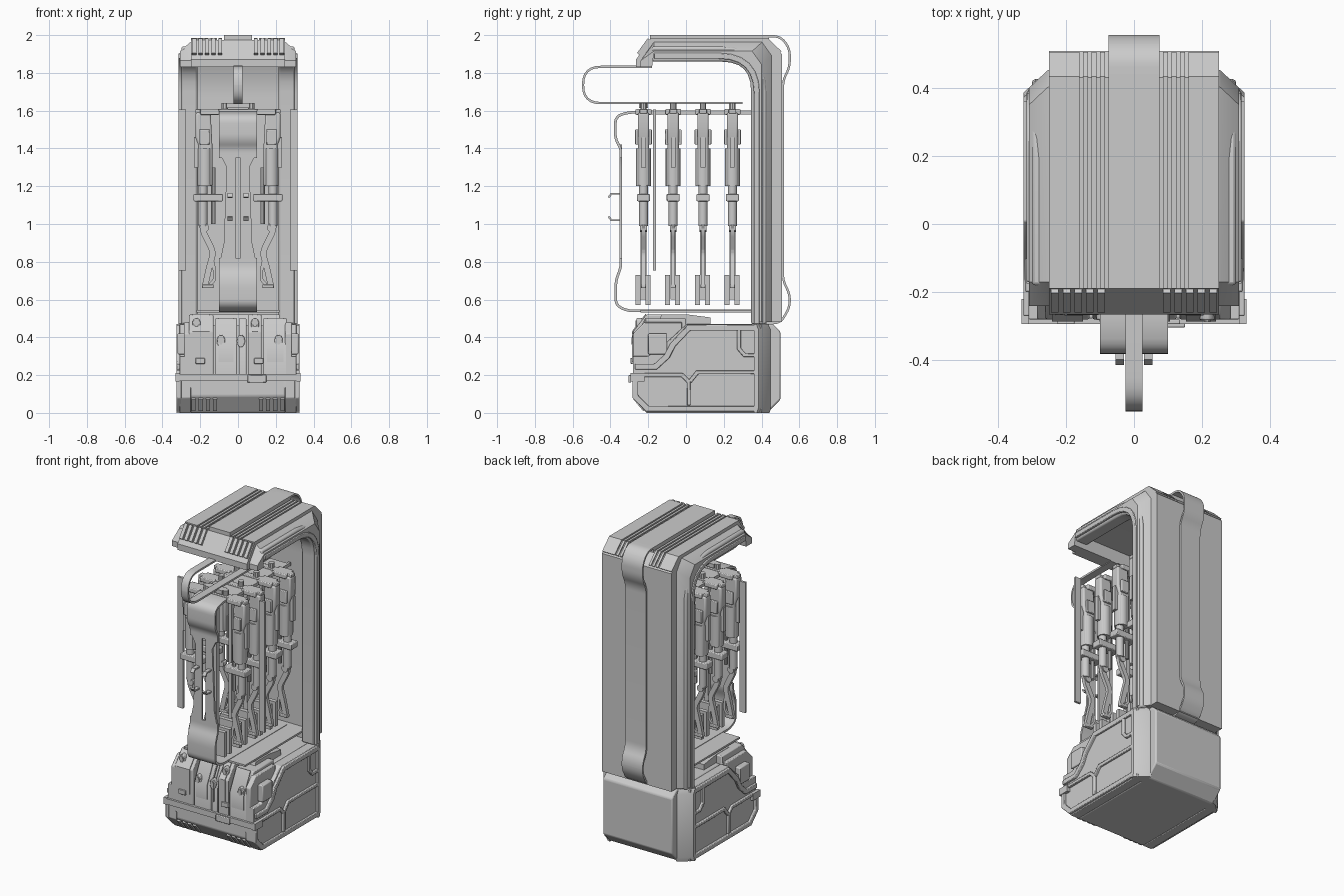
import bpy, bmesh, math
from mathutils import Vector

if "Cube" in bpy.data.objects:
    bpy.data.objects.remove(bpy.data.objects["Cube"])

def loft(name, sections, axis='x', mirror=False, bevel=0):
    """Join matching 2D outlines placed along one axis; mirror repeats on -x."""
    bm = bmesh.new()
    for s in ((1, -1) if mirror else (1,)):
        rings = []
        for d, pts in sections:
            ring = []
            for u, v in pts:
                co = {'x': (d, u, v), 'y': (u, d, v), 'z': (u, v, d)}[axis]
                ring.append(bm.verts.new((co[0] * s, co[1], co[2])))
            rings.append(ring)
        n = len(rings[0])
        for a, b in zip(rings, rings[1:]):
            for i in range(n):
                bm.faces.new((a[i], a[(i + 1) % n], b[(i + 1) % n], b[i]))
        bm.faces.new(rings[0])
        bm.faces.new(rings[-1])
    bmesh.ops.recalc_face_normals(bm, faces=bm.faces)
    me = bpy.data.meshes.new(name)
    bm.to_mesh(me)
    bm.free()
    ob = bpy.data.objects.new(name, me)
    bpy.context.collection.objects.link(ob)
    if bevel:
        m = ob.modifiers.new("bevel", 'BEVEL')
        m.width, m.segments, m.limit_method = bevel, 2, 'ANGLE'
    return ob

def prism(name, pts, a, b, axis='x', mirror=False, bevel=0):
    return loft(name, [(a, pts), (b, pts)], axis, mirror, bevel)

def box(name, x0, x1, y0, y1, z0, z1, mirror=False, bevel=0):
    return prism(name, [(x0, y0), (x1, y0), (x1, y1), (x0, y1)], z0, z1, 'z', mirror, bevel)

def circle(cx, cy, r, n=16, ry=None):
    return [(cx + r * math.cos(2 * math.pi * i / n), cy + (ry or r) * math.sin(2 * math.pi * i / n)) for i in range(n)]

def rounded(path, r, n=6):
    """Fillet the inner corners of an open path."""
    P = [Vector(p) for p in path]
    out = [P[0]]
    for a, b, c in zip(P, P[1:], P[2:]):
        da, dc = a - b, c - b
        k = min(r, da.length * .49, dc.length * .49)
        p, q = b + da.normalized() * k, b + dc.normalized() * k
        for i in range(n + 1):
            t = i / n
            out.append(p * (1 - t) ** 2 + b * 2 * t * (1 - t) + q * t * t)
    return out + [P[-1]]

def band(path, t, r=0):
    """Outline of a strip of thickness t along a path."""
    P = rounded(path, r) if r else [Vector(p) for p in path]
    L, R = [], []
    for i, p in enumerate(P):
        d1 = (P[min(i + 1, len(P) - 1)] - P[min(i, len(P) - 2)]).normalized()
        d0 = (P[max(i, 1)] - P[max(i - 1, 0)]).normalized()
        d = (d0 + d1).normalized()
        k = t / 2 / max(.5, d.dot(d1))
        L.append((p.x - d.y * k, p.y + d.x * k))
        R.append((p.x + d.y * k, p.y - d.x * k))
    return L + R[::-1]

# base: centre tray and side walls
back = [(.43, 0), (.5, .07), (.5, .43), (.46, .47), (0, .47)]
prism("base_tray", [(-.28, .09), (-.21, 0)] + back + [(0, .2), (-.28, .2)], -.25, .25, bevel=.008)
side_wall = [(-.1, .375), (-.2, .3), (-.28, .3), (-.28, .08), (-.21, 0), (.4, .0), (.4, .468), (0, .468)]
prism("base_side_wall", side_wall, .25, .31, mirror=True, bevel=.004)

# raised frame and ribs on the base sides
for path, t in (([(-.26, .2), (-.02, .2), (.015, .165), (.015, .04)], .02),
                ([(.02, .165), (.06, .215), (.37, .215)], .02),
                ([(.28, .44), (.28, .34), (.31, .305), (.37, .305)], .02),
                ([(-.268, .2), (-.268, .085), (-.205, .022), (.38, .022)], .03),
                ([(-.27, .245), (-.16, .245), (-.1, .3), (-.07, .36), (.015, .45), (.38, .45)], .03)):
    prism("base_side_rib", band(path, t), .3, .325, mirror=True, bevel=.004)
# sloped corner posts at the back of the base
post = lambda y: [(.36, .0), (y - .01, .0), (y, .03), (y, .44), (y - .015, .47), (.36, .47)]
loft("base_corner_post", [(.24, post(.452)), (.26, post(.445)), (.325, post(.385))], mirror=True)

# front vents, strap and catches
for i in range(4):
    x = .11 + i * .038
    prism("base_vent", band([(-.275, .075), (-.222, .012)], .01), x, x + .022, mirror=True)
box("base_front_strap", -.325, .325, -.294, -.276, .168, .205)
box("strap_side_end", .31, .33, -.294, -.22, .165, .21, True)
box("strap_buckle", .05, .15, -.304, -.29, .16, .2, bevel=.004)
box("side_catch", .27, .32, -.2, -.1, .31, .42, True, .006)

# storage pouches
for x0, x1, zs, zt, lx, lz in ((-.26, -.13, .43, .52, -.22, .47), (-.122, -.004, .36, .5, -.09, .38),
                               (.004, .045, .36, .5, .015, .38), (.053, .125, .43, .52, .09, .47),
                               (.133, .26, .36, .5, .215, .38)):
    prism("pouch", [(-.25, .1), (-.28, .13), (-.28, zs), (-.21, zt), (.0, zt), (.0, .1)], x0, x1, bevel=.006)
    prism("pouch_lid_band", band([(-.28, .27), (-.28, zs), (-.21, zt)], .012), x0 + .02, x1 - .02)
    y = -.28 + (lz - zs) * .07 / (zt - zs)
    prism("pouch_latch", circle(lx, lz, .022, 14, .034), y - .012, y + .03, 'y', bevel=.004)
    prism("pouch_latch_core", circle(lx, lz, .01, 10, .02), y - .018, y, 'y')
for x in (-.2, .11):
    box("pouch_clip", x - .025, x + .025, -.294, -.28, .26, .29, bevel=.003)
prism("pouch_shoulder", [(-.28, .28), (-.28, .42), (-.22, .48), (-.02, .48), (-.02, .28)], .25, .285, mirror=True, bevel=.005)
prism("deck_plate", [(-.15, .46), (-.13, .522), (.0, .522), (.13, .505), (.13, .46)], -.22, .22)

# shell: C-shaped cabinet, stepped in to a thick back slab, with chamfered sides
def cabinet(out, y=.43):
    return out + [tuple(p) for p in rounded([(-.17, 1.905), (y, 1.905), (y, .48)], .2, 8)]
mid = cabinet([(.508, .48), (.508, 1.9), (.43, 1.975), (-.19, 1.975), (-.265, 1.87), (-.265, 1.83), (-.18, 1.83)])
def shoulder(y, z):
    return cabinet([(y, .48), (y, z - .07), (y - .05, z), (-.17, z), (-.24, 1.865), (-.24, 1.83), (-.18, 1.83)], .36)
prism("cabinet_shell", mid, -.25, .25)
loft("cabinet_shoulder", [(.245, shoulder(.455, 1.965)), (.255, shoulder(.45, 1.96)), (.308, shoulder(.4, 1.915))], mirror=True)
C = lambda o: [(-.18 + o, 1.9 - o), (.385 - o, 1.9 - o), (.385 - o, .47)]
prism("inner_trim", band(C(0), .08, .2), .215, .3, mirror=True, bevel=.01)
prism("outer_trim", band(C(.01), .03, .2), .295, .315, mirror=True, bevel=.004)
prism("inner_liner", band([(.36, 1.9), (.41, 1.75), (.41, .47)], .03, .08), -.22, .22)

# roof ribs and visor teeth
for x0, x1 in ((.085, .1), (.11, .125), (.135, .15), (.16, .25)):
    prism("roof_rib", band([(-.19, 1.976), (.43, 1.976), (.5, 1.908)], .016), x0, x1, mirror=True)
for i in range(5):
    prism("visor_tooth", band([(-.252, 1.9), (-.195, 1.978)], .018), .085 + i * .034, .107 + i * .034, mirror=True)
prism("roof_block", [(-.19, 1.95), (-.19, 2.0), (.44, 2.0), (.44, 1.95)], -.075, .075)
prism("back_strap", band([(.4, 1.994), (.5, 1.994), (.549, 1.93), (.549, 1.83), (.513, 1.76), (.513, .7), (.549, .63),
                          (.549, .56), (.5, .475), (.42, .475)], .012, .05), -.075, .075)

# carrying loop under the roof
prism("hook_loop", band([(-.18, 1.832), (-.545, 1.832), (-.545, 1.64), (.3, 1.64)], .012, .13), -.025, .025)
box("hook_foot", -.06, .06, -.25, -.2, 1.615, 1.64)

# front rack strap: wide curved ends and twin uprights
prism("rack_top_strap", band([(.36, 1.592), (-.3, 1.592), (-.374, 1.57), (-.374, 1.45), (-.345, 1.4), (-.345, 1.35)], .014, .06), -.1, .1)
prism("rack_bottom_strap", band([(.36, .54), (-.31, .54), (-.372, .57), (-.372, .7), (-.345, .77), (-.345, .82)], .014, .06), -.1, .1)
box("rack_floor", -.22, .22, -.24, .4, .532, .544)
prism("rack_upright", [(.014, .78), (.1, .78), (.075, .9), (.06, 1.3), (.1, 1.38), (.014, 1.42)], -.352, -.338, 'y', True)
for z in (1.02, 1.16):
    prism("rack_hook", band([(-.345, z), (-.395, z), (-.41, z + (.02 if z < 1.1 else -.02))], .01), .03, .055, mirror=True)
box("side_screen", .275, .315, -.175, -.16, .755, 1.605, True)
box("rack_rail", .1, .115, -.25, .38, 1.58, 1.6, True)

# four hanging rows, each with a mirrored pair of long tools
for y in (-.225, -.068, .09, .246):
    box("row_crossbar", -.225, .225, y - .02, y + .02, 1.585, 1.608, bevel=.004)
    box("row_cap", .1, .2, y - .042, y + .042, 1.578, 1.608, True, .005)
    prism("row_knob", circle(.07, y, .018, 10), 1.6, 1.64, 'z', True)
    for dy in (-.03, .024):
        box("row_foot", -.09, .09, y + dy - .013, y + dy + .013, .57, .73)
    box("row_spine", -.012, .012, y - .015, y + .015, .6, 1.6)
    # tool body with barrel, sleeve and grip
    prism("tool_receiver", [(.135, 1.2), (.21, 1.2), (.21, 1.42), (.225, 1.46), (.225, 1.59), (.145, 1.59), (.135, 1.4)],
          y - .03, y + .03, 'y', True, .01)
    prism("tool_jacket", circle(.175, y, .04), 1.2, 1.4, 'z', True)
    box("tool_slot_plate", .2, .232, y - .012, y + .012, 1.3, 1.46, True)
    for s in (-1, 1):
        box("tool_ear", .15, .205, y + s * .034 - .01, y + s * .034 + .01, 1.42, 1.5, True, .004)
    prism("tool_sleeve", circle(.185, y, .024), .99, 1.22, 'z', True)
    prism("tool_rod", circle(.13, y, .012, 10), 1.0, 1.3, 'z', True)
    box("tool_clamp", .08, .235, y - .034, y + .034, 1.12, 1.16, True, .005)
    prism("tool_stock", band([(.185, 1.01), (.185, .96), (.13, .85), (.15, .78), (.175, .67)], .032, .03), y - .011, y + .011, 'y', True)
    prism("tool_lever", band([(.205, 1.0), (.165, .93), (.15, .88), (.125, .76), (.125, .7), (.15, .68)], .016, .02), y - .009, y + .009, 'y', True)
    box("tool_butt", .13, .19, y - .014, y + .014, .66, .68, True, .004)
    prism("tool_joint", circle(.175, .98, .022, 12), y - .018, y + .018, 'y', True)

bpy.ops.object.select_all(action='SELECT')
bpy.context.view_layer.objects.active = bpy.context.selected_objects[0]
bpy.ops.object.shade_smooth_by_angle(angle=math.radians(30))
